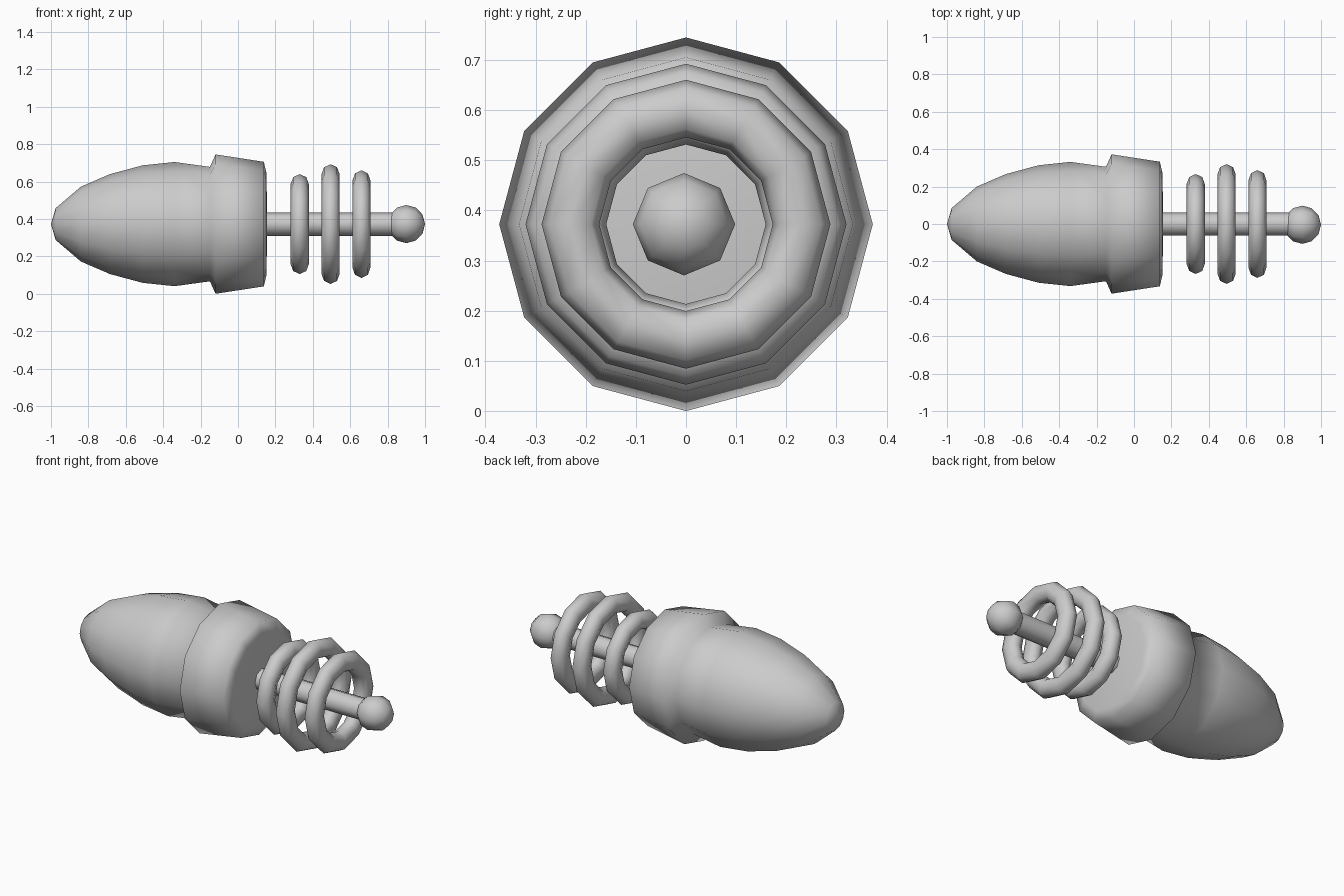
import bpy, bmesh
from math import sin, cos, pi, radians

if "Cube" in bpy.data.objects:
    bpy.data.objects.remove(bpy.data.objects["Cube"])

AXIS_Z = 0.3725


def lathe(name, profile, sides, closed=False, y=0.0):
    """Revolve (x, radius) points about the long x axis; zero radius makes a pole."""
    bm = bmesh.new()
    rows = []
    for x, r in profile:
        if r < 1e-5:
            rows.append([bm.verts.new((x, 0, 0))] * sides)
        else:
            rows.append([bm.verts.new((x, r * sin(2 * pi * i / sides), r * cos(2 * pi * i / sides)))
                         for i in range(sides)])
    pairs = list(zip(rows, rows[1:]))
    if closed:
        pairs.append((rows[-1], rows[0]))
    for a, b in pairs:
        for i in range(sides):
            j = (i + 1) % sides
            quad = list(dict.fromkeys((a[i], a[j], b[j], b[i])))
            bm.faces.new(quad)
    if not closed:
        for row in (rows[0], rows[-1]):
            if row[0] is not row[1]:
                bm.faces.new(row)
    bmesh.ops.recalc_face_normals(bm, faces=bm.faces)
    mesh = bpy.data.meshes.new(name)
    bm.to_mesh(mesh)
    bm.free()
    ob = bpy.data.objects.new(name, mesh)
    ob.location = (0, y, AXIS_Z)
    bpy.context.collection.objects.link(ob)
    bpy.ops.object.select_all(action='DESELECT')
    ob.select_set(True)
    bpy.context.view_layer.objects.active = ob
    bpy.ops.object.shade_smooth_by_angle(angle=radians(74))
    return ob


# bullet-shaped body with flared collar
lathe("body", [(-1.0, 0), (-0.975, 0.085), (-0.84, 0.2), (-0.685, 0.267), (-0.51, 0.314),
               (-0.34, 0.332), (-0.15, 0.306), (-0.12, 0.3725), (0.138, 0.333),
               (0.153, 0.27), (0.155, 0)], 12)

# central rod
lathe("rod", [(0.12, 0.0625), (0.88, 0.0625)], 8)

# rings floating around the rod: centre x, outer radius, inner radius
for k, (cx, outer, inner) in enumerate([(0.33, 0.267, 0.159), (0.495, 0.32, 0.21), (0.66, 0.288, 0.173)]):
    major, minor = (outer + inner) / 2, (outer - inner) / 2
    section = [(cx + 0.049 * sin(2 * pi * i / 8), major + minor * cos(2 * pi * i / 8)) for i in range(8)]
    lathe(f"ring_{k + 1}", section, 12, closed=True)

# ball at the rod end
N = 6
lathe("end_ball", [(0.9 - 0.1 * cos(pi * i / N), 0.102 * sin(pi * i / N)) for i in range(N + 1)], 8, y=-0.004)
